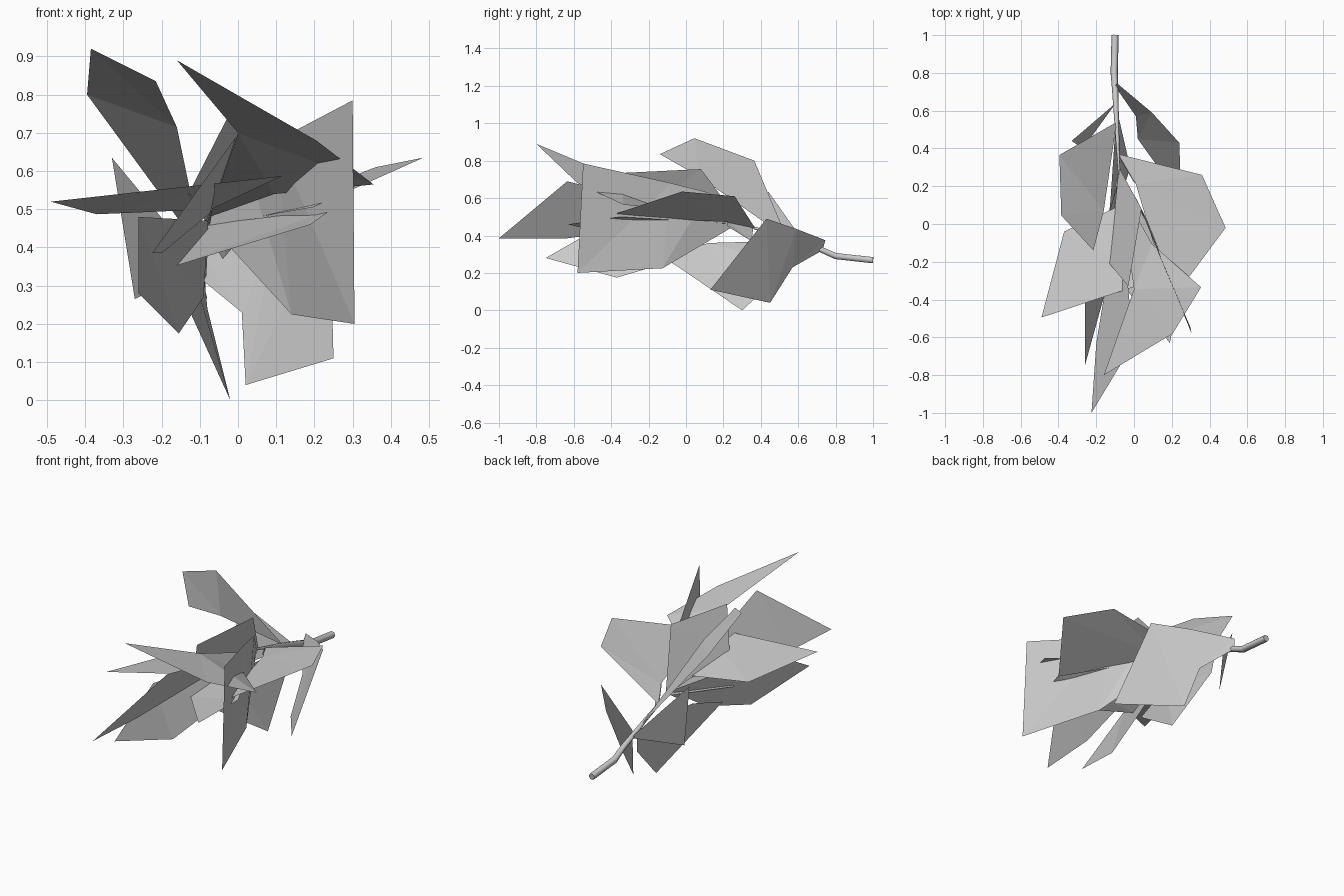
import bpy, bmesh
from mathutils import Vector

if "Cube" in bpy.data.objects:
    bpy.data.objects.remove(bpy.data.objects["Cube"])

# Branch centre line, from the cut end to the tip
PATH = [Vector(p) for p in [(-.1, 1, .268), (-.105, .8, .29), (-.1, .72, .325),
                            (-.09, .5, .40), (-.08, .3, .46), (-.07, .1, .50)]]
RADII = [.019, .019, .017, .011, .007, .003]


def on_branch(y):
    for a, b in zip(PATH, PATH[1:]):
        if b.y <= y <= a.y:
            return a.lerp(b, (a.y - y) / (a.y - b.y))
    return PATH[-1].copy()


def leaf(name, base_y, *outline):
    """Flat angular leaf: one polygon starting at its base on the branch."""
    bm = bmesh.new()
    bm.faces.new([bm.verts.new(p) for p in (on_branch(base_y), *outline)])
    bmesh.ops.triangulate(bm, faces=bm.faces[:], ngon_method='BEAUTY')
    mesh = bpy.data.meshes.new(name)
    bm.to_mesh(mesh)
    bm.free()
    bpy.context.collection.objects.link(bpy.data.objects.new(name, mesh))


# Bent branch
curve = bpy.data.curves.new("branch", 'CURVE')
curve.dimensions = '3D'
curve.bevel_depth = 1
curve.bevel_resolution = 1
curve.use_fill_caps = True
spline = curve.splines.new('POLY')
spline.points.add(len(PATH) - 1)
for pt, co, r in zip(spline.points, PATH, RADII):
    pt.co = (*co, 1)
    pt.radius = r
branch = bpy.data.objects.new("branch", curve)
bpy.context.collection.objects.link(branch)

# Leaves near the cut end
leaf("leaf_low_right", .73, (-.09, .745, .375), (.095, .59, .435), (.24, .43, .49),
     (.25, .13, .11), (.02, .45, .04), (.01, .57, .23))
leaf("leaf_left_rear", .64, (-.33, .44, .635), (-.27, .40, .265))
leaf("leaf_low_centre", .58, (-.08, .56, .24), (-.02, .30, 0), (-.15, -.12, .285),
     (-.125, .12, .36))

# Leaves along the middle
leaf("leaf_high_left", .54, (-.395, .365, .80), (-.385, .045, .92),
     (-.215, -.14, .835), (-.16, .07, .715))
leaf("leaf_far_right", .37, (.36, .26, .61), (.485, -.02, .635),
     (.195, -.41, .505), (.01, .21, .473))
leaf("leaf_top_centre", .30, (.04, .08, .755), (-.03, -.33, .735), (-.13, -.21, .54))
leaf("leaf_upright", .28, (.02, .12, .63), (.10, -.08, .68), (.30, -.55, .785),
     (.305, -.58, .20), (.14, -.125, .225))

# Leaves near the tip
leaf("leaf_far_left", .10, (-.37, -.04, .487), (-.49, -.495, .52), (.115, -.295, .587))
leaf("leaf_high_front", .20, (.095, -.105, .54), (.355, -.335, .565),
     (.205, -.58, .68), (-.16, -.80, .89), (0, -.345, .70))
leaf("leaf_front_tip", .15, (-.005, -.635, .69), (-.225, -1, .385), (-.20, -.635, .385))
leaf("leaf_front_flat", .30, (.245, -.35, .50), (.19, -.63, .46), (-.17, -.19, .35))
leaf("leaf_low_front", .25, (-.26, -.40, .48), (-.26, -.75, .28),
     (-.155, -.37, .175), (-.09, -.05, .27))
leaf("leaf_bud", .36, (0, .22, .48), (.03, .22, .45), (-.04, .35, .37))
